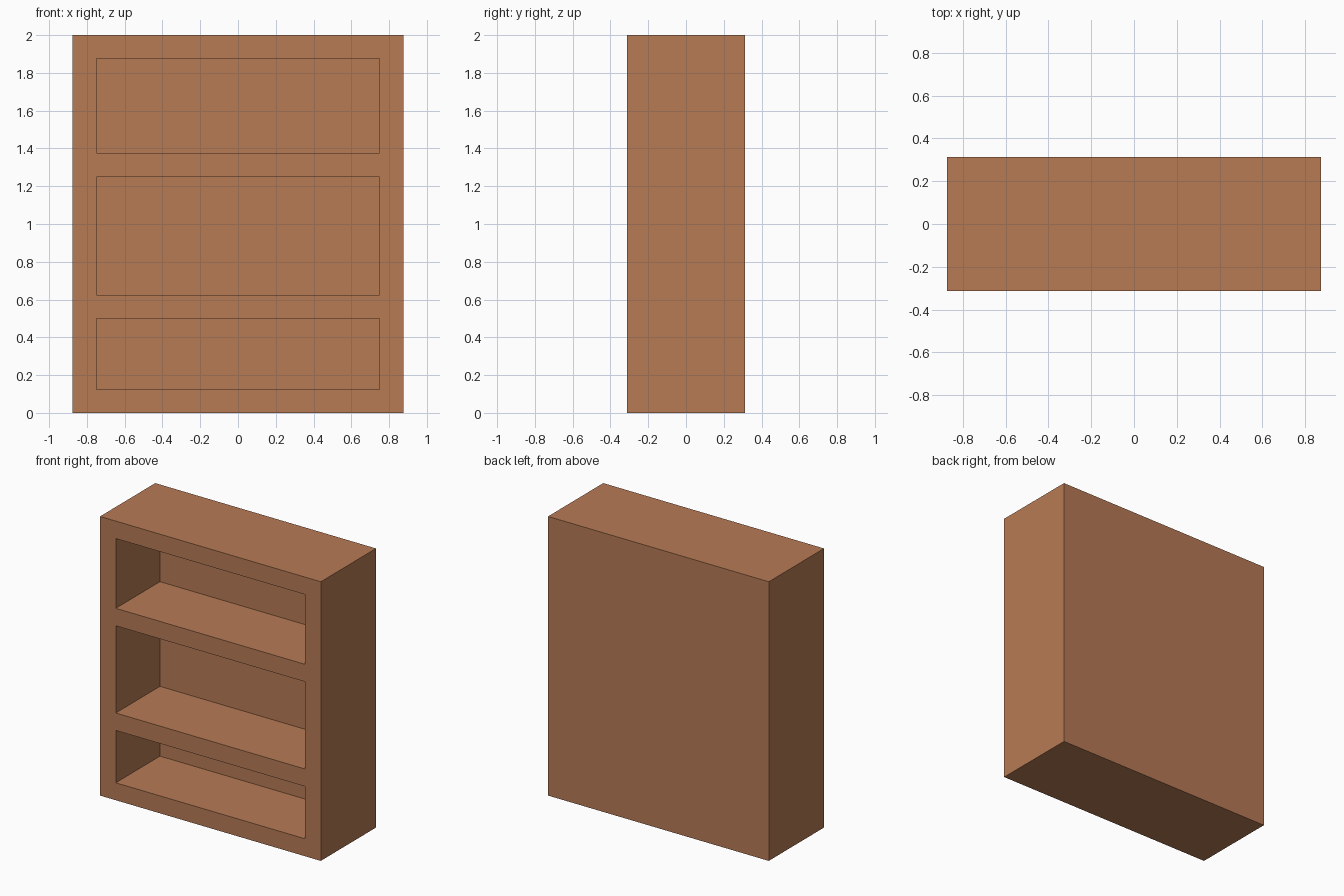
import bpy
import bmesh
from mathutils import Vector

if "Cube" in bpy.data.objects:
    bpy.data.objects.remove(bpy.data.objects["Cube"])

WIDTH, DEPTH, HEIGHT = 1.75, 0.625, 2.0
BOARD = 0.125                                  # thickness of every board
SHELF_SPACES = [(0.125, 0.5), (0.625, 1.25), (1.375, 1.875)]
INNER_X = WIDTH / 2 - BOARD

wood = bpy.data.materials.new("warm_brown_wood")
wood.diffuse_color = (0.47, 0.196, 0.09, 1.0)
wood.use_nodes = True
wood.node_tree.nodes["Principled BSDF"].inputs["Base Color"].default_value = wood.diffuse_color

# Solid cabinet block standing on the floor
bm = bmesh.new()
bmesh.ops.create_cube(bm, size=1.0)
bmesh.ops.scale(bm, vec=(WIDTH, DEPTH, HEIGHT), verts=bm.verts)
bmesh.ops.translate(bm, vec=(0, 0, HEIGHT / 2), verts=bm.verts)


def front_faces():
    return [f for f in bm.faces if f.normal.y < -0.9]


def cut_front(point, normal):
    """Split only the front faces along a plane."""
    faces = front_faces()
    edges = {e for f in faces for e in f.edges}
    verts = {v for f in faces for v in f.verts}
    bmesh.ops.bisect_plane(bm, geom=[*verts, *edges, *faces], dist=1e-5,
                           plane_co=Vector(point), plane_no=Vector(normal))
    bm.normal_update()


# Mark out the side boards and shelves on the front
bm.normal_update()
for side in (-1, 1):
    cut_front((side * INNER_X, 0, 0), (1, 0, 0))
for space in SHELF_SPACES:
    for z in space:
        cut_front((0, 0, z), (0, 0, 1))

# Push the shelf spaces in, leaving the back board
openings = []
for f in front_faces():
    c = f.calc_center_median()
    if abs(c.x) < INNER_X and any(lo < c.z < hi for lo, hi in SHELF_SPACES):
        openings.append(f)
pushed = bmesh.ops.extrude_discrete_faces(bm, faces=openings)["faces"]
bmesh.ops.translate(bm, vec=(0, DEPTH - BOARD, 0),
                    verts=list({v for f in pushed for v in f.verts}))
bmesh.ops.recalc_face_normals(bm, faces=bm.faces)

mesh = bpy.data.meshes.new("bookcase")
bm.to_mesh(mesh)
bm.free()
mesh.materials.append(wood)
bookcase = bpy.data.objects.new("bookcase", mesh)
bpy.context.collection.objects.link(bookcase)
